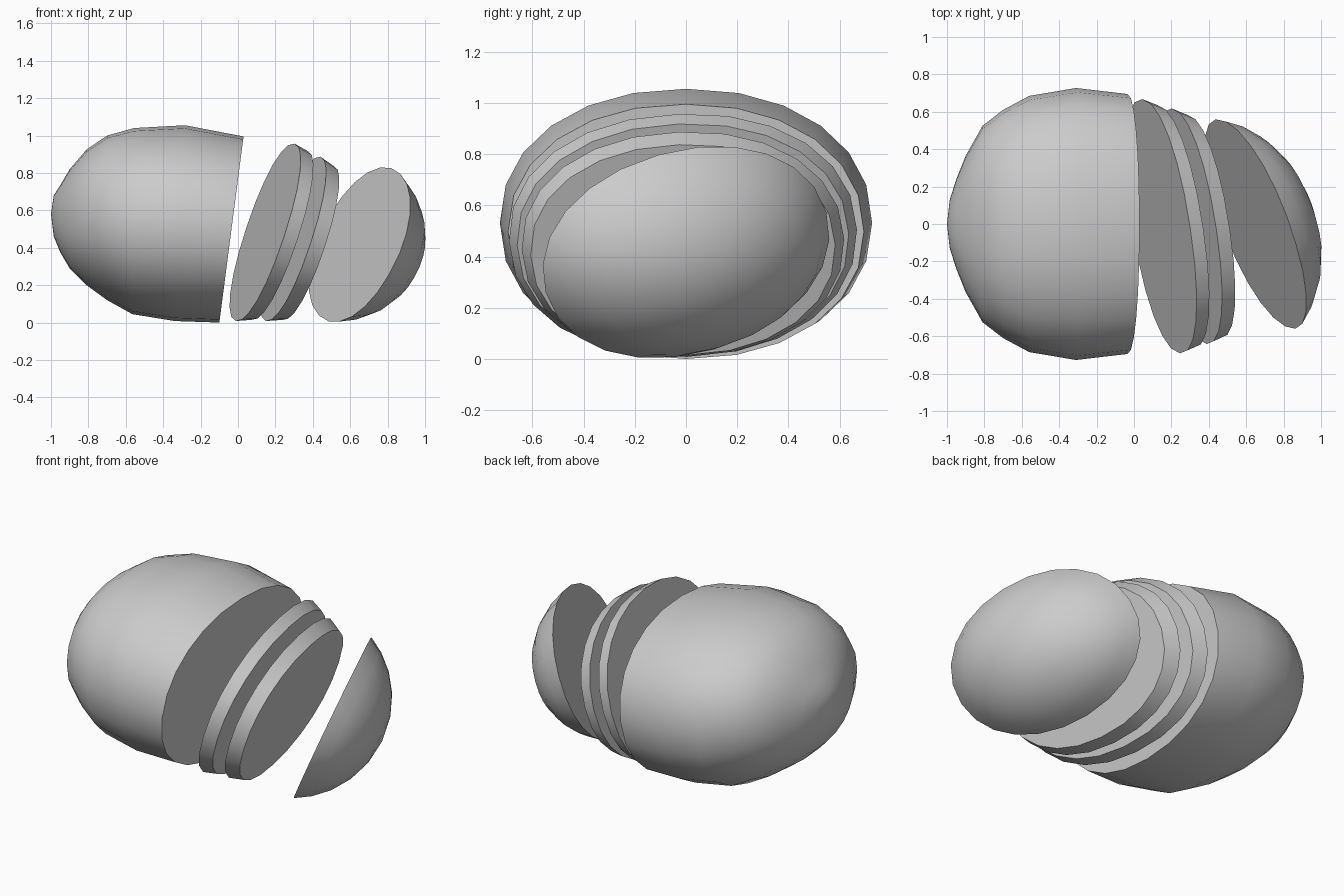
import bpy, bmesh, math

if "Cube" in bpy.data.objects:
    bpy.data.objects.remove(bpy.data.objects["Cube"])

SIDES = 24


def ring(bm, cx, ry, z0, z1, a, b, cy=0.0, roll=0.0, expo=2.15):
    """Superellipse outline lying in the slanted plane x = cx - a*dy + b*dz."""
    cz, rz = (z0 + z1) / 2, (z1 - z0) / 2
    cr, sr = math.cos(roll), math.sin(roll)
    verts = []
    for i in range(SIDES):
        t = 2 * math.pi * i / SIDES
        c, s = math.cos(t), math.sin(t)
        u = ry * math.copysign(abs(c) ** (2 / expo), c)
        v = rz * math.copysign(abs(s) ** (2 / expo), s)
        dy, dz = u * cr - v * sr, u * sr + v * cr
        verts.append(bm.verts.new((cx - a * dy + b * dz, cy + dy, cz + dz)))
    return verts


def loft(bm, rings):
    for r0, r1 in zip(rings, rings[1:]):
        for i in range(SIDES):
            j = (i + 1) % SIDES
            bm.faces.new((r0[i], r0[j], r1[j], r1[i]))


def tip(bm, r, co):
    v = bm.verts.new(co)
    for i in range(SIDES):
        bm.faces.new((r[i], r[(i + 1) % SIDES], v))


def finish(bm, name):
    bmesh.ops.recalc_face_normals(bm, faces=bm.faces[:])
    me = bpy.data.meshes.new(name)
    bm.to_mesh(me)
    bm.free()
    ob = bpy.data.objects.new(name, me)
    bpy.context.collection.objects.link(ob)
    bpy.ops.object.select_all(action='DESELECT')
    ob.select_set(True)
    bpy.context.view_layer.objects.active = ob
    bpy.ops.object.shade_smooth_by_angle(angle=math.radians(35))


# Large uncut body: x, half width, bottom, top, slant
bm = bmesh.new()
body = [(-.985, .13, .46, .68, 0), (-.95, .24, .375, .735, 0),
        (-.90, .365, .29, .82, 0), (-.81, .525, .20, .925, 0),
        (-.70, .61, .12, 1.0, 0), (-.56, .685, .045, 1.04, .01),
        (-.31, .727, .008, 1.055, .05), (-.035, .695, 0, .995, .13)]
rings = [ring(bm, x, w, z0, z1, 0, b) for x, w, z0, z1, b in body]
loft(bm, rings)
tip(bm, rings[0], (-1, 0, .58))
bm.faces.new(rings[-1])
finish(bm, "body")

# Two thin tilted slices: back face and front face outlines
slices = {"slice_inner": ((.145, .68, .008, .957), (.222, .648, .014, .918)),
          "slice_outer": ((.295, .63, .008, .887), (.376, .595, .014, .837))}
for name, pair in slices.items():
    bm = bmesh.new()
    rings = [ring(bm, x, w, z0, z1, .16, .325, cy=-.012, roll=math.radians(2))
             for x, w, z0, z1 in pair]
    loft(bm, rings)
    for r in rings:
        bm.faces.new(r)
    finish(bm, name)

# Fallen end piece: flat cut face with a shallow dome along its normal
bm = bmesh.new()
a, b, height = .42, .45, .31
n = 1 / math.sqrt(1 + a * a + b * b)
edge = math.radians(65)
cx, cz = .65, .417
rings = []
for deg in (65, 54, 42, 29, 15):
    th = math.radians(deg)
    k = math.sin(th) / math.sin(edge)
    d = height * n * (math.cos(th) - math.cos(edge)) / (1 - math.cos(edge))
    zc = cz - b * d
    rings.append(ring(bm, cx + d, .57 * k, zc - .395 * k, zc + .395 * k, a, b,
                      cy=a * d, roll=math.radians(16), expo=2.08))
loft(bm, rings)
bm.faces.new(rings[0])
d = height * n
tip(bm, rings[-1], (cx + d, a * d, cz - b * d))
finish(bm, "end_piece")
